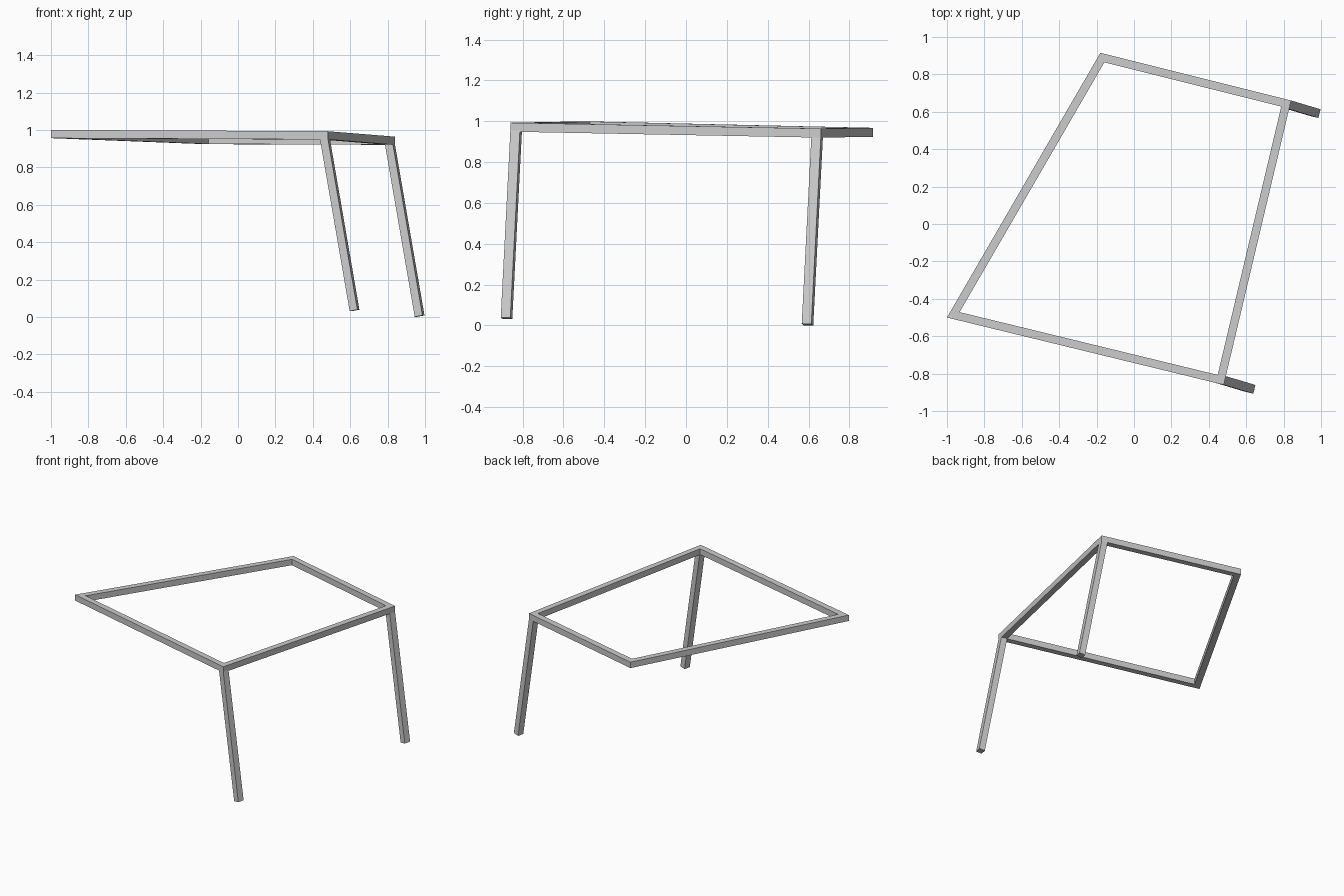
import bpy, bmesh
from mathutils import Vector, Matrix

if "Cube" in bpy.data.objects:
    bpy.data.objects.remove(bpy.data.objects["Cube"])


def finish(name, bm):
    bmesh.ops.recalc_face_normals(bm, faces=bm.faces)
    me = bpy.data.meshes.new(name)
    bm.to_mesh(me)
    bm.free()
    ob = bpy.data.objects.new(name, me)
    bpy.context.collection.objects.link(ob)
    return ob


# Four-sided top frame, slightly tilted, with mitred corners
corners = [(-1.0, -0.5, 1.0), (0.48, -0.86, 0.993),
           (0.84, 0.66, 0.964), (-0.18, 0.915, 0.968)]
bm = bmesh.new()
face = bm.faces.new([bm.verts.new(c) for c in corners])
bm.normal_update()
bmesh.ops.inset_individual(bm, faces=[face], thickness=0.044, use_even_offset=True)
bmesh.ops.delete(bm, geom=[face], context='FACES_ONLY')
ext = bmesh.ops.extrude_face_region(bm, geom=bm.faces[:], use_keep_orig=True)
bmesh.ops.translate(bm, vec=(0, 0, -0.044),
                    verts=[v for v in ext['geom'] if isinstance(v, bmesh.types.BMVert)])
finish("top_frame", bm)

# Two parallel splayed legs, square to the long rails
drop = Vector((0.158, -0.047, -0.915))
axis_z = -drop.normalized()
rail = Vector((0.36, 1.52, 0))
axis_x = rail.cross(axis_z).normalized()
axis_y = axis_z.cross(axis_x)
rot = Matrix((axis_x, axis_y, axis_z)).transposed().to_4x4()


def leg(name, top):
    start = Vector(top) + axis_z * 0.008
    end = Vector(top) + drop
    size = Matrix.Diagonal((0.043, 0.048, (start - end).length, 1))
    bm = bmesh.new()
    bmesh.ops.create_cube(bm, size=1,
                          matrix=Matrix.Translation((start + end) / 2) @ rot @ size)
    finish(name, bm)


leg("front_leg", (0.465, -0.832, 0.950))
leg("back_leg", (0.813, 0.642, 0.9195))
